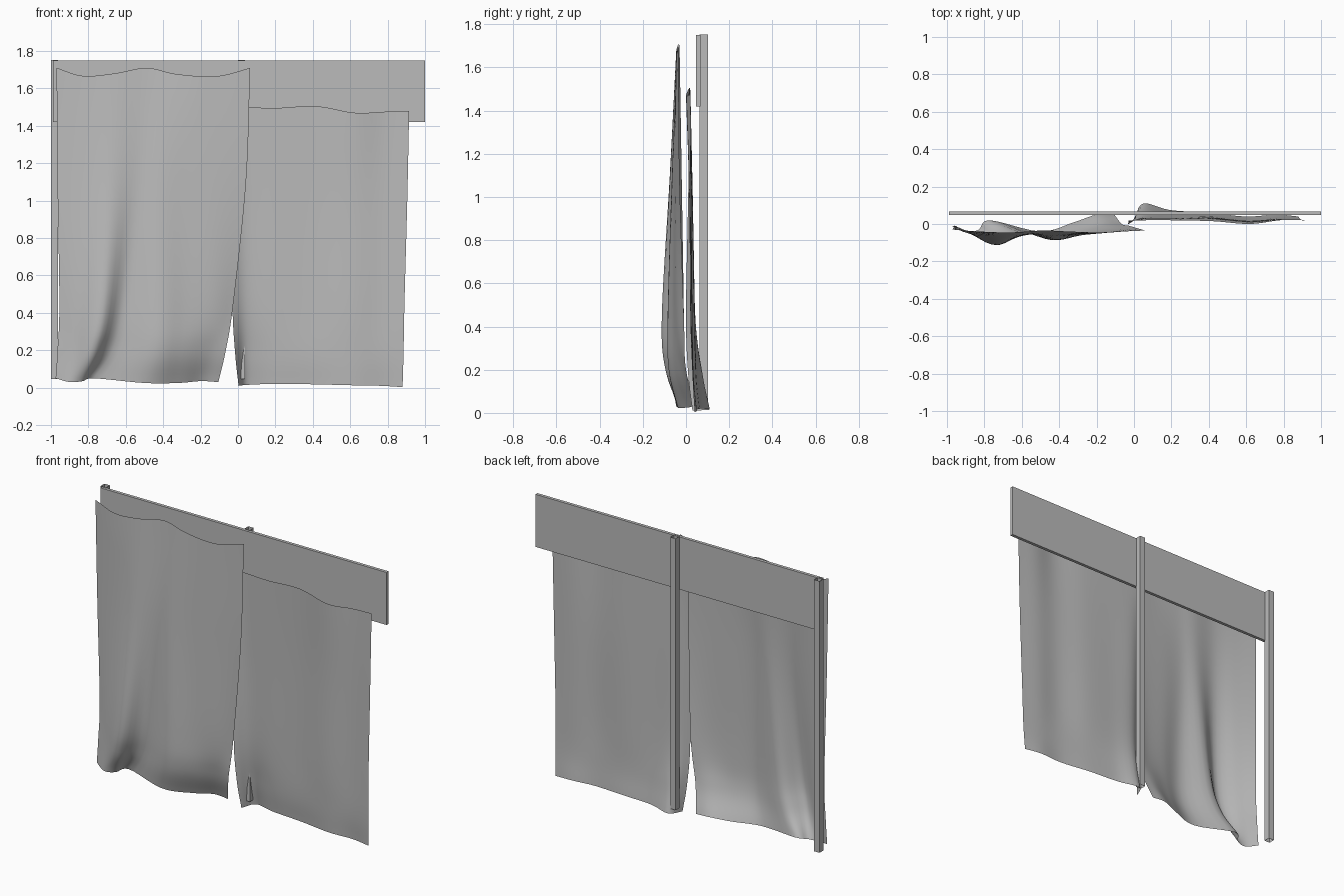
import bpy, bmesh
from mathutils import Vector

cube = bpy.data.objects.get("Cube")
if cube:
    bpy.data.objects.remove(cube, do_unlink=True)

grey = bpy.data.materials.new("plain_grey")
grey.use_nodes = True
tone = (0.5, 0.5, 0.5, 1)
grey.diffuse_color = tone
grey.node_tree.nodes["Principled BSDF"].inputs["Base Color"].default_value = tone


def finish(bm, name, smooth=False):
    mesh = bpy.data.meshes.new(name)
    bm.to_mesh(mesh)
    bm.free()
    mesh.materials.append(grey)
    for poly in mesh.polygons:
        poly.use_smooth = smooth
    obj = bpy.data.objects.new(name, mesh)
    bpy.context.collection.objects.link(obj)
    return obj


def box(name, low, high, open_ends=False):
    bm = bmesh.new()
    bmesh.ops.create_cube(bm, size=1)
    low, high = Vector(low), Vector(high)
    for v in bm.verts:
        v.co = (low + high) / 2 + v.co * (high - low)
    if open_ends:
        bm.normal_update()
        ends = [f for f in bm.faces if abs(f.normal.z) > 0.5]
        bmesh.ops.delete(bm, geom=ends, context='FACES_ONLY')
    return finish(bm, name)


def refine(points, steps):
    """Smooth curve through a list of points."""
    pts = [2 * points[0] - points[1], *points, 2 * points[-1] - points[-2]]
    out = []
    for a, b, c, d in zip(pts, pts[1:], pts[2:], pts[3:]):
        for k in range(steps):
            t = k / steps
            out.append(b + (c - a) * (t / 2)
                       + (2 * a - 5 * b + 4 * c - d) * (t * t / 2)
                       + (3 * b - a - 3 * c + d) * (t ** 3 / 2))
    return out + [points[-1]]


def cloth(name, rows):
    """Draped sheet: each row gives x list, y list and z (list or number)."""
    grid = []
    for xs, ys, zs in rows:
        if not isinstance(zs, list):
            zs = [zs] * len(xs)
        grid.append(refine([Vector(p) for p in zip(xs, ys, zs)], 5))
    columns = [refine(list(col), 7) for col in zip(*grid)]
    bm = bmesh.new()
    verts = [[bm.verts.new(p) for p in col] for col in columns]
    for left, right in zip(verts, verts[1:]):
        for i in range(len(left) - 1):
            bm.faces.new((left[i], left[i + 1], right[i + 1], right[i]))
    return finish(bm, name, smooth=True)


# Header board and the two hollow posts behind it
box("header_board", (-0.99, 0.047, 1.42), (1.0, 0.067, 1.75))
for name, x in (("right_post", -1.0), ("middle_post", 0.0)):
    box(name, (x, 0.063, 0.045), (x + 0.038, 0.102, 1.752), open_ends=True)

# Tall curtain with a deep diagonal fold
cloth("right_curtain", [
    ([-.97, -.83, -.66, -.49, -.35, -.2, -.08, .065],
     [-.03, -.04, -.045, -.035, -.04, -.045, -.04, -.035],
     [1.71, 1.667, 1.68, 1.71, 1.68, 1.665, 1.67, 1.71]),
    ([-.965, -.82, -.68, -.54, -.42, -.28, -.12, .043],
     [-.02, -.05, -.075, -.055, -.065, -.055, -.045, -.03], 1.1),
    ([-.955, -.85, -.72, -.61, -.43, -.28, -.13, -.025],
     [-.01, -.06, -.112, -.045, -.085, -.06, -.04, -.01], .45),
    ([-.965, -.87, -.77, -.67, -.45, -.3, -.16, -.065],
     [-.01, -.055, -.095, -.02, -.08, -.05, -.01, 0], .2),
    ([-.975, -.9, -.83, -.77, -.5, -.32, -.2, -.105],
     [-.01, -.045, -.03, .02, -.04, .01, .05, .05],
     [.05, .03, .035, .05, .025, .025, .035, .03]),
])

# Lower curtain with its inner corner wrapped behind the middle post
cloth("left_curtain", [
    ([-.03, .05, .2, .42, .62, .78, .915],
     [.02, .02, .02, .015, 0, .02, .02],
     [1.5, 1.5, 1.495, 1.505, 1.47, 1.475, 1.48]),
    ([-.03, .05, .2, .41, .61, .77, .905],
     [.01, .03, .03, .03, .015, .025, .02], 1.0),
    ([-.03, .05, .2, .4, .6, .76, .89],
     [0, .04, .04, .04, .02, .03, .025], .45),
    ([-.015, .05, .2, .4, .6, .76, .885],
     [.01, .075, .055, .045, .03, .035, .03], .18),
    ([.003, .05, .19, .4, .6, .76, .88],
     [.03, .11, .075, .06, .04, .05, .04],
     [.01, .015, .02, .018, .013, .01, .003]),
])
